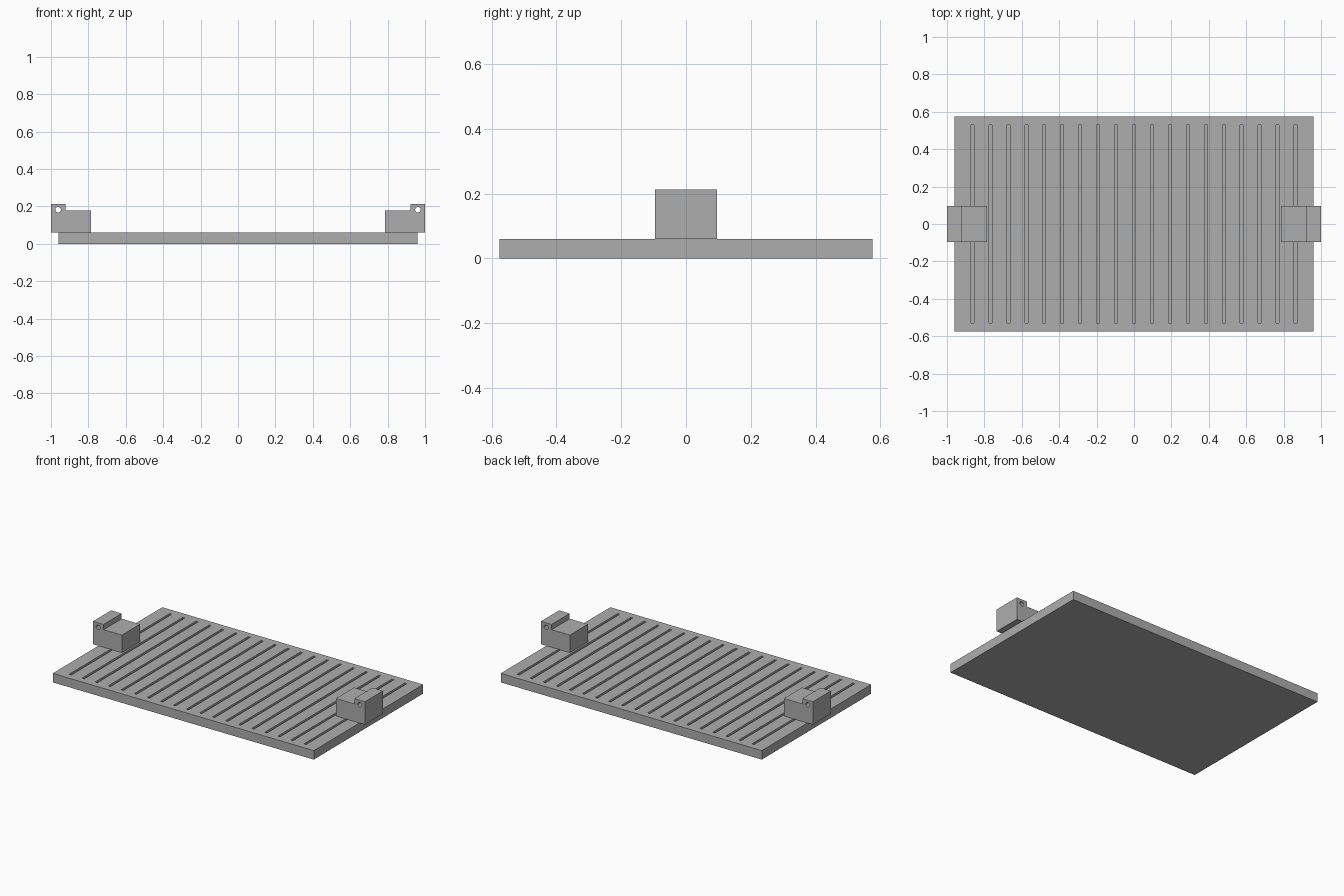
import bpy
import bmesh

cube = bpy.data.objects.get("Cube")
if cube:
    bpy.data.objects.remove(cube, do_unlink=True)

# Single plain grey
GREY = (0.42, 0.42, 0.42, 1)
grey = bpy.data.materials.new("plain grey")
grey.use_nodes = True
grey.diffuse_color = GREY
grey.node_tree.nodes["Principled BSDF"].inputs["Base Color"].default_value = GREY


def finish(name, bm):
    bmesh.ops.recalc_face_normals(bm, faces=bm.faces)
    mesh = bpy.data.meshes.new(name)
    bm.to_mesh(mesh)
    bm.free()
    mesh.materials.append(grey)
    obj = bpy.data.objects.new(name, mesh)
    bpy.context.collection.objects.link(obj)
    return obj


def add_box(bm, x0, x1, y0, y1, z0, z1):
    verts = bmesh.ops.create_cube(bm, size=1)["verts"]
    bmesh.ops.scale(bm, vec=(x1 - x0, y1 - y0, z1 - z0), verts=verts)
    bmesh.ops.translate(bm, vec=((x0 + x1) / 2, (y0 + y1) / 2, (z0 + z1) / 2), verts=verts)


def cut(obj, cutter):
    cutter.hide_render = True
    cutter.hide_viewport = True
    cutter.display_type = 'WIRE'
    mod = obj.modifiers.new("cut", 'BOOLEAN')
    mod.operation = 'DIFFERENCE'
    mod.solver = 'EXACT'
    mod.object = cutter
    # Bake the cut, then drop the cutter
    graph = bpy.context.evaluated_depsgraph_get()
    result = bpy.data.meshes.new_from_object(obj.evaluated_get(graph))
    obj.modifiers.clear()
    obj.data = result
    bpy.data.objects.remove(cutter, do_unlink=True)


# Base plate with evenly spaced shallow grooves
W, D, H = 0.96, 0.575, 0.06
GROOVES, GROOVE_W, GROOVE_D = 19, 0.016, 0.015
bm = bmesh.new()
add_box(bm, -W, W, -D, D, 0, H)
plate = finish("base_plate", bm)

bm = bmesh.new()
step = 2 * W / (GROOVES + 1)
for i in range(1, GROOVES + 1):
    x = -W + i * step
    add_box(bm, x - GROOVE_W / 2, x + GROOVE_W / 2, -D + 0.045, D - 0.045, H - GROOVE_D, H + 0.05)
cut(plate, finish("groove_cutter", bm))

# Stepped end blocks, each with a pin hole through its raised lip
profile = [(0.787, 0.06), (1, 0.06), (1, 0.212), (0.922, 0.212), (0.922, 0.177), (0.787, 0.177)]
for side, name in ((1, "left"), (-1, "right")):
    bm = bmesh.new()
    face = bm.faces.new([bm.verts.new((side * x, -0.095, z)) for x, z in profile])
    ext = bmesh.ops.extrude_face_region(bm, geom=[face])["geom"]
    moved = [g for g in ext if isinstance(g, bmesh.types.BMVert)]
    bmesh.ops.translate(bm, vec=(0, 0.19, 0), verts=moved)
    block = finish(name + "_end_block", bm)

    bpy.ops.mesh.primitive_cylinder_add(vertices=20, radius=0.015, depth=0.4,
                                        location=(side * 0.962, 0, 0.182),
                                        rotation=(1.5708, 0, 0))
    hole = bpy.context.object
    hole.name = name + "_hole_cutter"
    hole.data.materials.append(grey)
    cut(block, hole)
